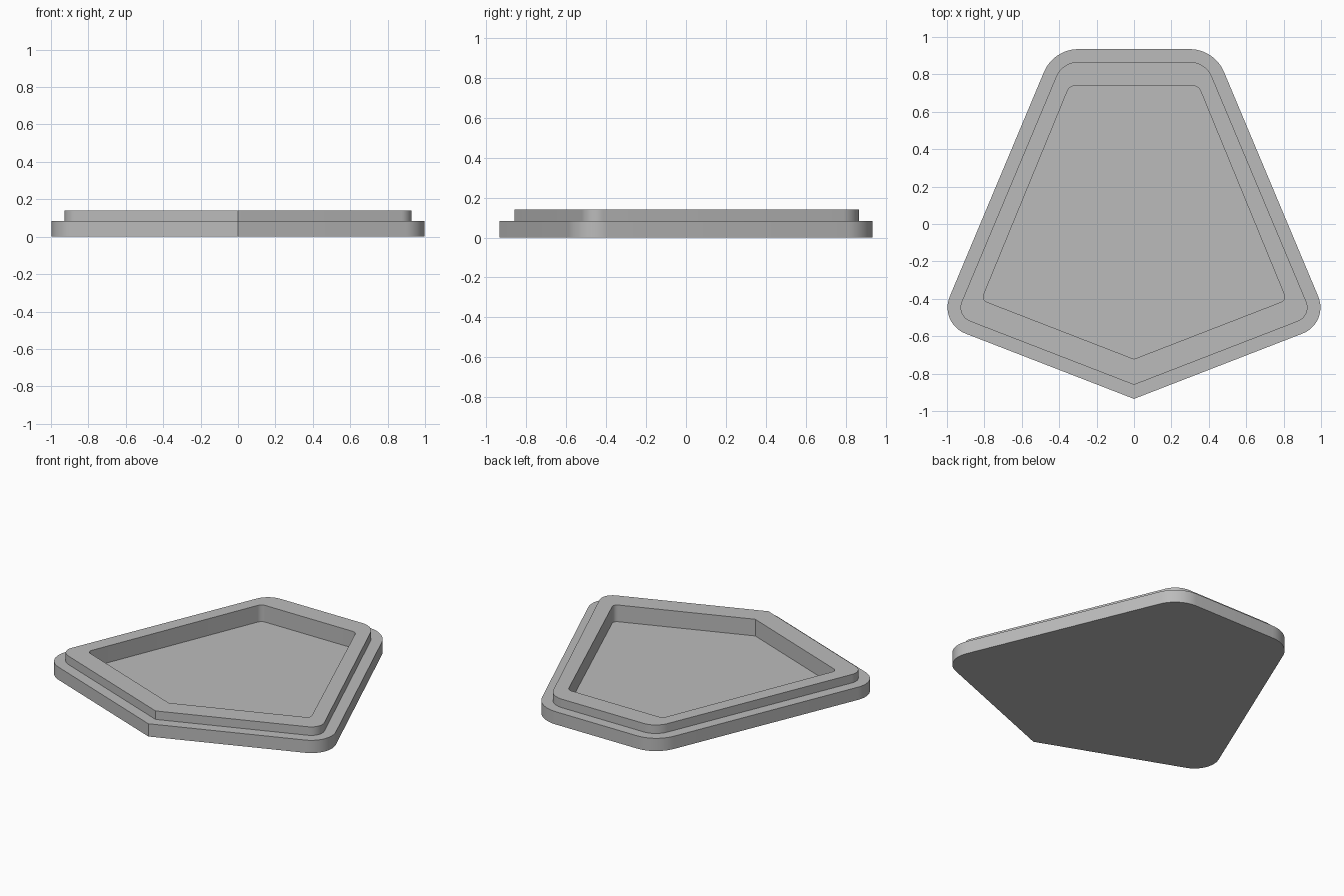
import bpy
import bmesh
import math
from mathutils import Vector

cube = bpy.data.objects.get("Cube")
if cube:
    bpy.data.objects.remove(cube, do_unlink=True)

STEPS = 12  # segments per rounded corner


def fillet(prev, corner, nxt, radius):
    """Arc of points that rounds one corner of an outline."""
    a, b = (prev - corner).normalized(), (nxt - corner).normalized()
    half = a.angle(b) / 2
    centre = corner + (a + b).normalized() * radius / math.sin(half)
    start = corner + a * radius / math.tan(half) - centre
    sweep = math.pi - 2 * half
    points = []
    for i in range(STEPS + 1):
        t = sweep * i / STEPS
        c, s = math.cos(t), math.sin(t)
        points.append(centre + Vector((start.x * c - start.y * s,
                                       start.x * s + start.y * c)))
    return points


def outline(front_y, side, back, side_radius, back_radius):
    """Symmetric five-sided outline: sharp front point, four rounded corners."""
    front, side, back = Vector((0, front_y)), Vector(side), Vector(back)
    flip = Vector((-1, 1))
    left = (fillet(front, side, back, side_radius)
            + fillet(side, back, back * flip, back_radius))
    return [front] + left + [p * flip for p in reversed(left)]


base = outline(-0.935, (1.045, -0.53), (0.43, 0.935), 0.15, 0.20)
lip = outline(-0.86, (0.953, -0.491), (0.383, 0.867), 0.08, 0.13)
pocket = outline(-0.722, (0.815, -0.406), (0.345, 0.738), 0.03, 0.04)

# Underside, base wall, ledge, lip wall, rim, pocket wall and pocket floor
FLOOR, LEDGE, TOP = 0.03, 0.084, 0.14
sections = [(base, 0), (base, LEDGE), (lip, LEDGE),
            (lip, TOP), (pocket, TOP), (pocket, FLOOR)]

bm = bmesh.new()
rings = [[bm.verts.new((p.x, p.y, z)) for p in loop] for loop, z in sections]
for lower, upper in zip(rings, rings[1:]):
    count = len(lower)
    for i in range(count):
        j = (i + 1) % count
        bm.faces.new((lower[i], lower[j], upper[j], upper[i]))
bm.faces.new(rings[0][::-1])
bm.faces.new(rings[-1])
bmesh.ops.recalc_face_normals(bm, faces=bm.faces)

mesh = bpy.data.meshes.new("stepped_tray")
bm.to_mesh(mesh)
bm.free()
tray = bpy.data.objects.new("stepped_tray", mesh)
bpy.context.collection.objects.link(tray)

# Plain grey finish
grey = bpy.data.materials.new("plain_grey")
grey.use_nodes = True
colour = (0.5, 0.5, 0.5, 1)
grey.diffuse_color = colour
grey.node_tree.nodes["Principled BSDF"].inputs["Base Color"].default_value = colour
mesh.materials.append(grey)

# Smooth rounded corners, crisp edges
bpy.ops.object.select_all(action="DESELECT")
tray.select_set(True)
bpy.context.view_layer.objects.active = tray
bpy.ops.object.shade_smooth_by_angle(angle=math.radians(30))
